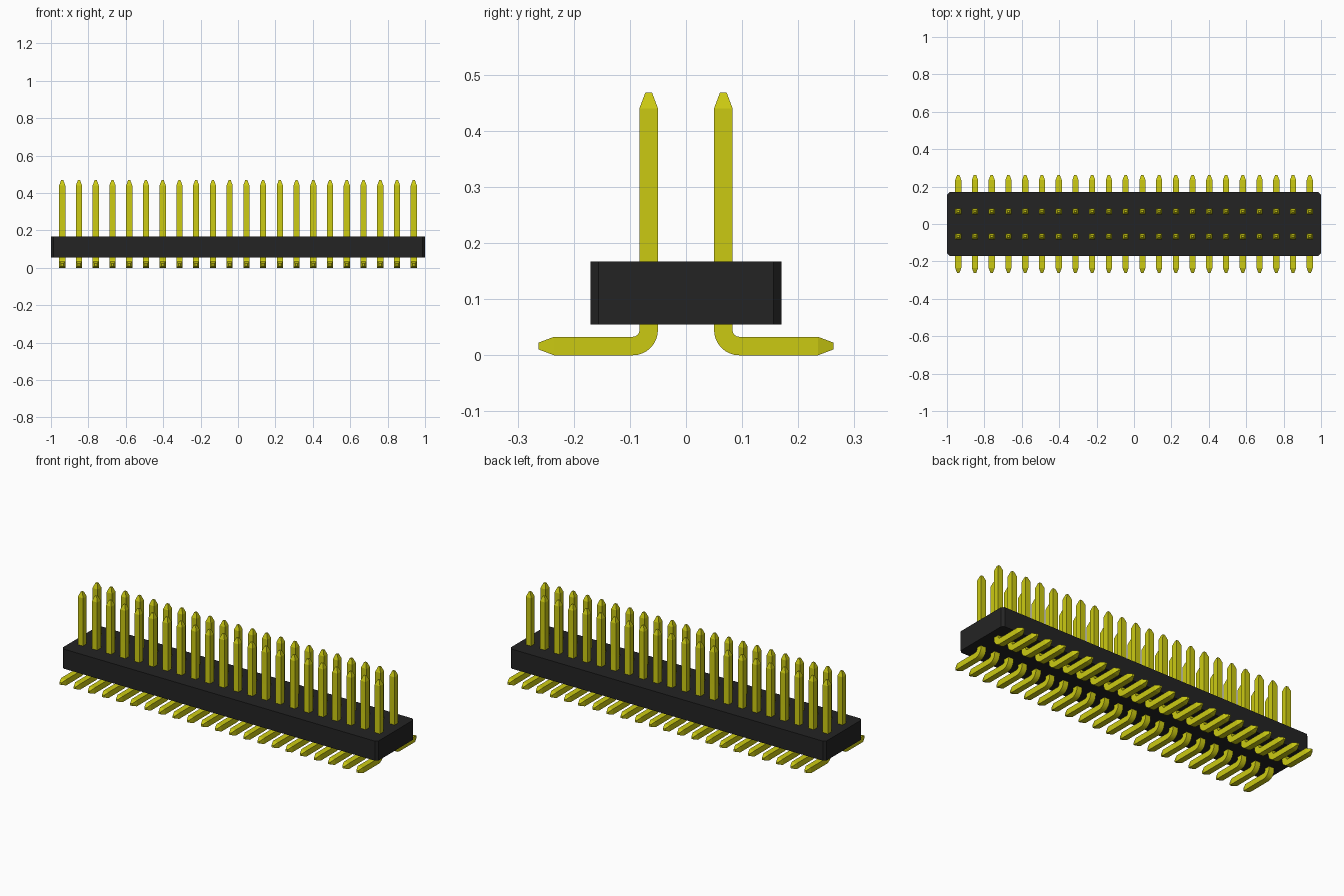
import bpy, bmesh, math

cube = bpy.data.objects.get("Cube")
if cube:
    bpy.data.objects.remove(cube, do_unlink=True)

COUNT, PITCH = 22, 0.0895      # pins per row and their spacing
ROW_Y, HALF = 0.0665, 0.0165   # row offset and half pin thickness
TIP = 0.006                    # half width of the blunt pin ends


def material(name, rgb):
    mat = bpy.data.materials.new(name)
    mat.use_nodes = True
    color = (*rgb, 1.0)
    mat.diffuse_color = color
    bsdf = next(n for n in mat.node_tree.nodes if n.type == 'BSDF_PRINCIPLED')
    bsdf.inputs["Base Color"].default_value = color
    return mat


def add_object(name, bm, mat):
    bmesh.ops.recalc_face_normals(bm, faces=bm.faces)
    mesh = bpy.data.meshes.new(name)
    bm.to_mesh(mesh)
    bm.free()
    mesh.materials.append(mat)
    obj = bpy.data.objects.new(name, mesh)
    bpy.context.collection.objects.link(obj)
    return obj


yellow = material("pin yellow", (0.60, 0.59, 0.006))
black = material("housing black", (0.0175, 0.0175, 0.0175))


# Housing: a bar with chamfered vertical corners
def build_housing():
    x, y, c, z0, z1 = 1.0, 0.17, 0.014, 0.055, 0.167
    outline = [(x, y - c), (x - c, y), (c - x, y), (-x, y - c),
               (-x, c - y), (c - x, -y), (x - c, -y), (x, c - y)]
    bm = bmesh.new()
    face = bm.faces.new([bm.verts.new((px, py, z0)) for px, py in outline])
    side = bmesh.ops.extrude_face_region(bm, geom=[face])["geom"]
    bmesh.ops.translate(bm, vec=(0, 0, z1 - z0),
                        verts=[v for v in side if isinstance(v, bmesh.types.BMVert)])
    return add_object("housing", bm, black)


# Pin: square section swept down from the point, round the bend, out along the foot
def build_pin_row(name):
    bend_y, bend_z, radius, steps = 0.095, 0.045, 0.0285, 8
    # each station: y, z, angle of the section's outward direction, half width
    path = [(ROW_Y, 0.468, 0, TIP), (ROW_Y, 0.44, 0, HALF)]
    for i in range(steps + 1):
        a = math.pi / 2 * i / steps
        path.append((bend_y - radius * math.cos(a),
                     bend_z - radius * math.sin(a), a, HALF))
    path += [(0.235, HALF, math.pi / 2, HALF), (0.263, HALF, math.pi / 2, TIP)]

    bm = bmesh.new()
    rings = []
    for y, z, a, h in path:
        ring = [bm.verts.new((sx * h, y - s * h * math.cos(a), z - s * h * math.sin(a)))
                for sx, s in ((-1, -1), (1, -1), (1, 1), (-1, 1))]
        rings.append(ring)
    for r0, r1 in zip(rings, rings[1:]):
        for k in range(4):
            n = (k + 1) % 4
            bm.faces.new((r0[k], r0[n], r1[n], r1[k]))
    bm.faces.new(rings[0])
    bm.faces.new(rings[-1])
    bmesh.ops.translate(bm, verts=bm.verts, vec=(-PITCH * (COUNT - 1) / 2, 0, 0))

    row = add_object(name, bm, yellow)
    bpy.ops.object.select_all(action='DESELECT')
    row.select_set(True)
    bpy.context.view_layer.objects.active = row
    bpy.ops.object.shade_smooth_by_angle(angle=math.radians(16))
    array = row.modifiers.new("repeat pins", 'ARRAY')
    array.count = COUNT
    array.use_relative_offset = False
    array.use_constant_offset = True
    array.constant_offset_displace = (PITCH, 0, 0)
    return row


build_housing()
build_pin_row("back_pin_row")
build_pin_row("front_pin_row").rotation_euler.z = math.pi
